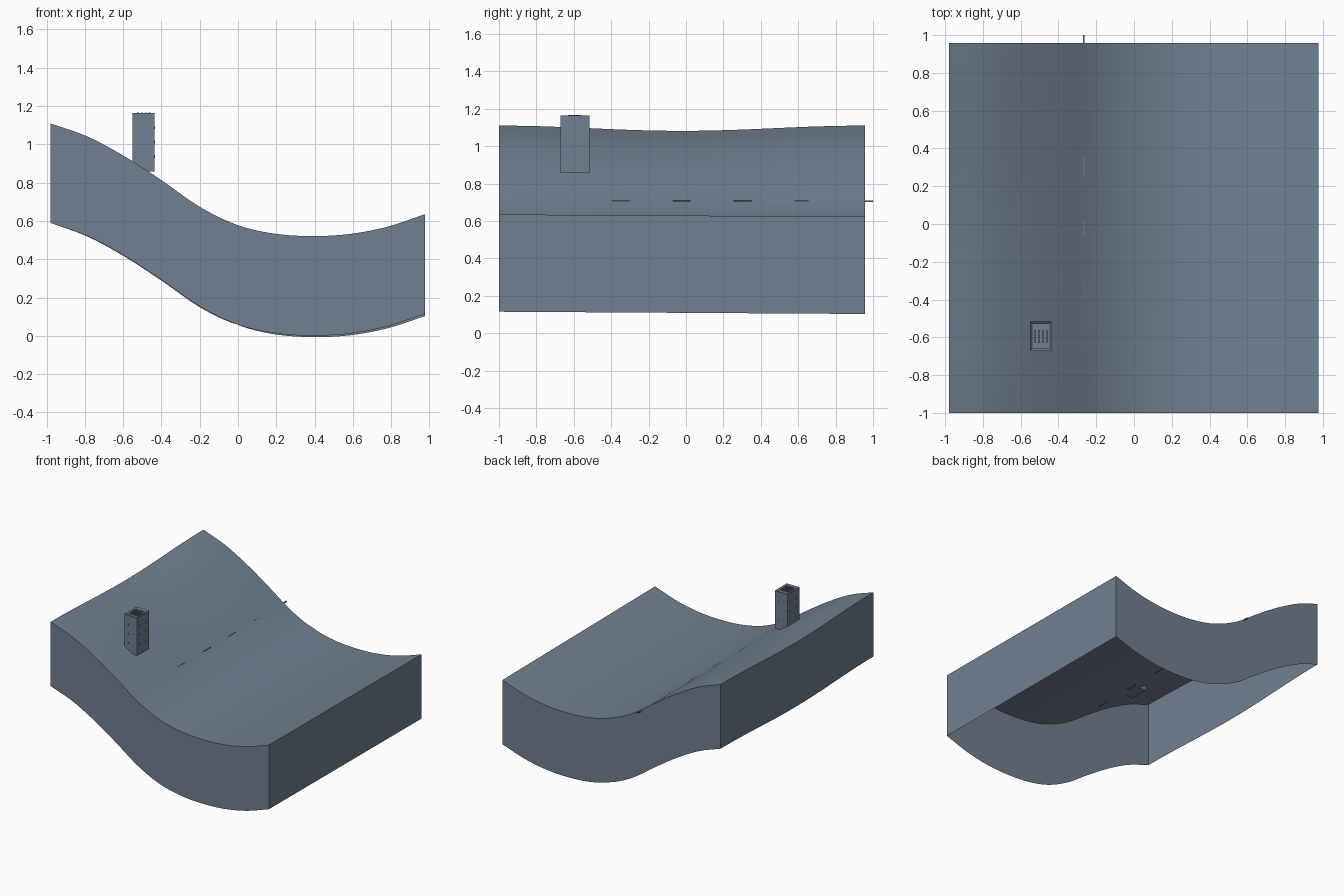
import bpy
import bmesh
import math
from mathutils import Vector

if "Cube" in bpy.data.objects:
    bpy.data.objects.remove(bpy.data.objects["Cube"], do_unlink=True)

# One slate colour for everything
slate = bpy.data.materials.new("slate_grey")
slate.use_nodes = True
colour = (0.162, 0.216, 0.279, 1)
slate.diffuse_color = colour
slate.node_tree.nodes["Principled BSDF"].inputs["Base Color"].default_value = colour

X0, X1, Y0, Y1 = -0.98, 0.977, -1.0, 0.957
DEPTH = 0.52
PROFILE = [1.11, 1.04, 0.935, 0.808, 0.672, 0.578, 0.533, 0.521, 0.532, 0.57, 0.635]


def ground(x, y):
    """Height of the hillside: a smooth slope profile with a gentle sway along y."""
    u = (x - X0) / (X1 - X0)
    t = u * (len(PROFILE) - 1)
    i = min(int(t), len(PROFILE) - 2)
    f = t - i
    p1, p2 = PROFILE[i], PROFILE[i + 1]
    p0 = PROFILE[i - 1] if i > 0 else 2 * p1 - p2
    p3 = PROFILE[i + 2] if i + 2 < len(PROFILE) else 2 * p2 - p1
    z = p1 + 0.5 * f * (p2 - p0 + f * (2*p0 - 5*p1 + 4*p2 - p3 + f * (3*(p1 - p2) + p3 - p0)))
    v = (y - Y0) / (Y1 - Y0)
    dip = 0.028 * max(0, 1 - 2 * u) * math.sin(math.pi * v) ** 2
    fall = 0.012 * v * min(1, 2 * u) * abs(2 * u - 1) ** 0.5
    return z - dip - fall


def finish(bm, name):
    mesh = bpy.data.meshes.new(name)
    bm.to_mesh(mesh)
    bm.free()
    mesh.materials.append(slate)
    obj = bpy.data.objects.new(name, mesh)
    bpy.context.collection.objects.link(obj)
    return obj


def add_box(bm, lo, hi):
    lo, hi = Vector(lo), Vector(hi)
    verts = bmesh.ops.create_cube(bm, size=1)["verts"]
    for v in verts:
        v.co = (lo + hi) / 2 + v.co * (hi - lo)
    return verts


# Hillside sheet with walls hanging from its rim, open underneath
bm = bmesh.new()
bmesh.ops.create_grid(bm, x_segments=50, y_segments=40, size=0.5)
for v in bm.verts:
    v.co.x = X0 + (v.co.x + 0.5) * (X1 - X0)
    v.co.y = Y0 + (v.co.y + 0.5) * (Y1 - Y0)
    v.co.z = ground(v.co.x, v.co.y)
rim = [e for e in bm.edges if e.is_boundary]
wall = bmesh.ops.extrude_edge_only(bm, edges=rim)["geom"]
for v in wall:
    if isinstance(v, bmesh.types.BMVert):
        v.co.z -= DEPTH
bmesh.ops.recalc_face_normals(bm, faces=bm.faces)
if max(bm.faces, key=lambda f: f.normal.z).normal.z < 0.5:
    bmesh.ops.reverse_faces(bm, faces=bm.faces)
terrain = finish(bm, "hillside")
bpy.ops.object.select_all(action='DESELECT')
terrain.select_set(True)
bpy.context.view_layer.objects.active = terrain
bpy.ops.object.shade_smooth_by_angle(angle=math.radians(30))

# Tower block with a shallow roof recess
TX0, TX1, TY0, TY1, TZ0, TZ1 = -0.55, -0.435, -0.67, -0.517, 0.857, 1.163
bm = bmesh.new()
add_box(bm, (TX0, TY0, TZ0), (TX1, TY1, TZ1))
bm.normal_update()
roof = [f for f in bm.faces if f.normal.z > 0.9]
bmesh.ops.inset_region(bm, faces=roof, thickness=0.015)
for v in roof[0].verts:
    v.co.z -= 0.01
finish(bm, "tower")

# Roof vent slats
bm = bmesh.new()
for i in range(4):
    x = TX0 + 0.023 + i * 0.02
    add_box(bm, (x, -0.63, TZ1 - 0.012), (x + 0.009, -0.56, TZ1 + 0.003))
finish(bm, "roof_vents")

# Small windows, thin plates on all four sides
bm = bmesh.new()
cx, cy = (TX0 + TX1) / 2, (TY0 + TY1) / 2
for row in range(3):
    z = 0.93 + row * 0.075
    for s in (-1, 1):
        x, y = cx + s * 0.028, cy + s * 0.038
        add_box(bm, (x - 0.006, TY0 - 0.001, z), (x + 0.006, TY1 + 0.001, z + 0.014))
        add_box(bm, (TX0 - 0.001, y - 0.006, z), (TX1 + 0.001, y + 0.006, z + 0.014))
finish(bm, "tower_windows")

# Dashed line along the slope
bm = bmesh.new()
for i in range(6):
    y = -0.72 + i * 0.325
    add_box(bm, (-0.27, y, 0.701), (-0.261, y + 0.095, 0.709))
finish(bm, "path_dashes")
